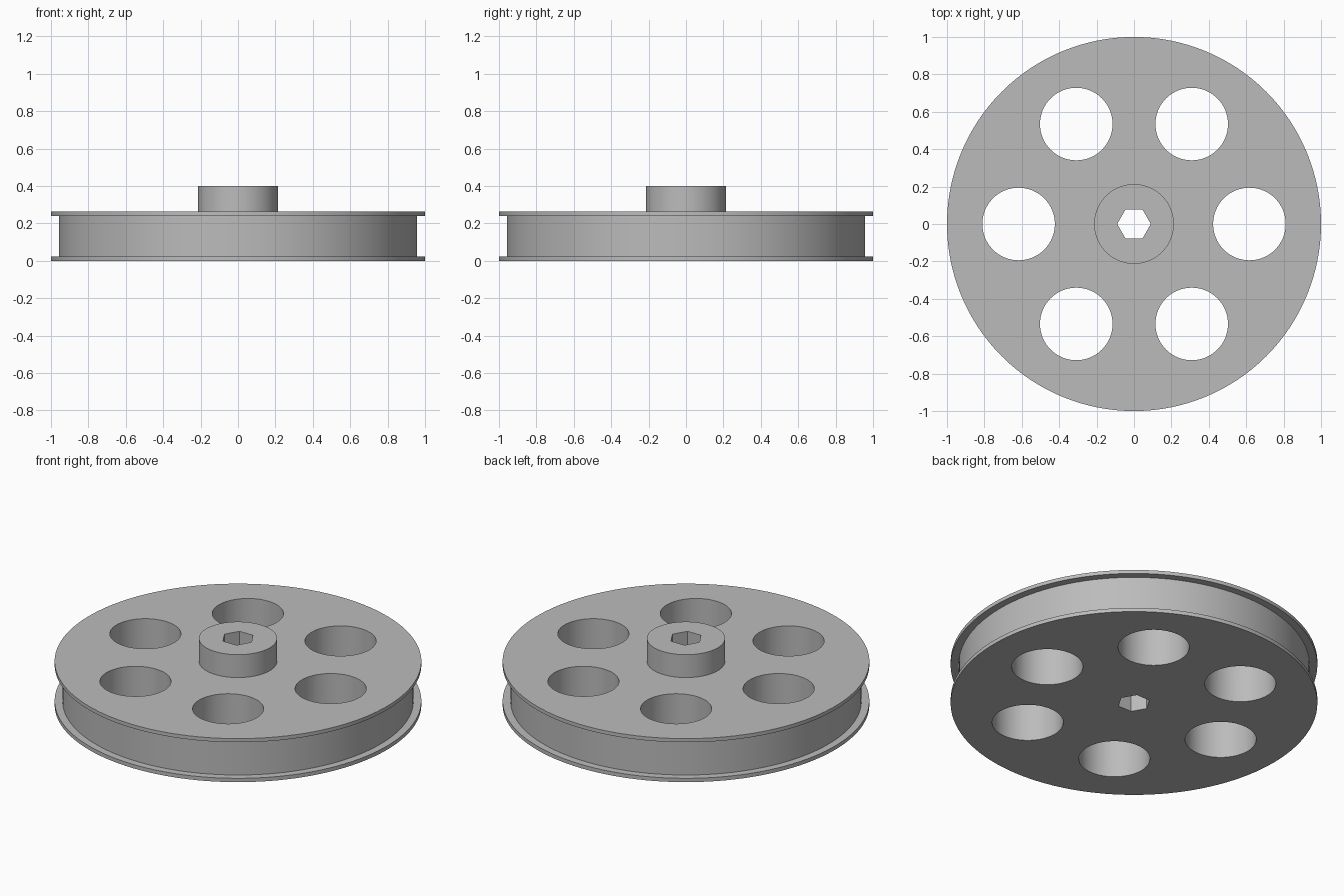
import bpy
import bmesh
from math import cos, sin, pi, radians

cube = bpy.data.objects.get("Cube")
if cube:
    bpy.data.objects.remove(cube, do_unlink=True)

SEGMENTS = 128
HEIGHT = 0.4

grey = bpy.data.materials.new("plain grey")
grey.use_nodes = True
colour = (0.5, 0.5, 0.5, 1)
grey.diffuse_color = colour
grey.node_tree.nodes["Principled BSDF"].inputs["Base Color"].default_value = colour


def make_object(name, bm):
    bmesh.ops.recalc_face_normals(bm, faces=bm.faces)
    mesh = bpy.data.meshes.new(name)
    bm.to_mesh(mesh)
    bm.free()
    mesh.materials.append(grey)
    obj = bpy.data.objects.new(name, mesh)
    bpy.context.collection.objects.link(obj)
    return obj


def lathe(name, profile):
    """Turn (radius, z) points into a solid with flat end caps."""
    bm = bmesh.new()
    rings = [[bm.verts.new((r * cos(2 * pi * i / SEGMENTS), r * sin(2 * pi * i / SEGMENTS), z))
              for i in range(SEGMENTS)] for r, z in profile]
    for low, high in zip(rings, rings[1:]):
        for i in range(SEGMENTS):
            j = (i + 1) % SEGMENTS
            bm.faces.new((low[i], low[j], high[j], high[i]))
    bm.faces.new(rings[0][::-1])
    bm.faces.new(rings[-1])
    return make_object(name, bm)


def add_prism(bm, sides, radius, x=0, y=0):
    """Add an upright prism long enough to cut through the whole wheel."""
    bottom = [bm.verts.new((x + radius * cos(2 * pi * i / sides),
                            y + radius * sin(2 * pi * i / sides), -0.1)) for i in range(sides)]
    face = bm.faces.new(bottom)
    top = bmesh.ops.extrude_face_region(bm, geom=[face])["geom"]
    verts = [v for v in top if isinstance(v, bmesh.types.BMVert)]
    bmesh.ops.translate(bm, verts=verts, vec=(0, 0, HEIGHT + 0.2))


# Wheel body: two thin flanges, recessed rim and raised hub
wheel = lathe("pulley_wheel", [
    (1, 0), (1, 0.023), (0.957, 0.023), (0.957, 0.24), (1, 0.24), (1, 0.262),
    (0.213, 0.262), (0.213, HEIGHT)])

# Six round lightening holes and a hexagonal shaft bore
bm = bmesh.new()
for k in range(6):
    angle = k * pi / 3
    add_prism(bm, 64, 0.194, 0.617 * cos(angle), 0.617 * sin(angle))
add_prism(bm, 6, 0.09)
cutter = make_object("hole_cutter", bm)
cutter.hide_render = True

cut = wheel.modifiers.new("holes", 'BOOLEAN')
cut.operation = 'DIFFERENCE'
cut.solver = 'EXACT'
cut.object = cutter

bpy.ops.object.select_all(action='DESELECT')
wheel.select_set(True)
bpy.context.view_layer.objects.active = wheel
bpy.ops.object.modifier_apply(modifier=cut.name)
bpy.data.objects.remove(cutter, do_unlink=True)
bpy.ops.object.shade_smooth_by_angle(angle=radians(30))
